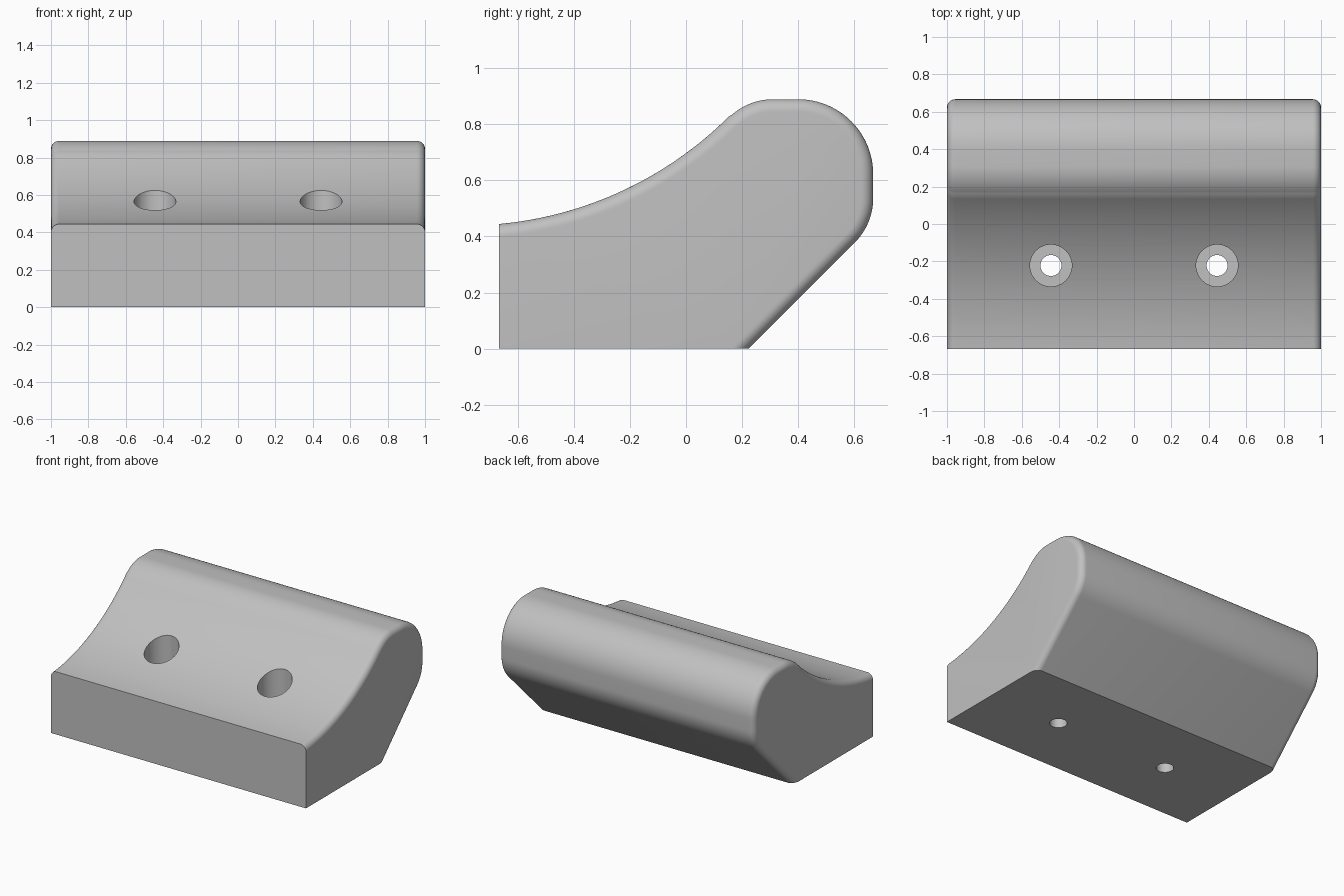
import bpy, bmesh
from math import sin, cos, acos, pi, radians, sqrt

cube = bpy.data.objects.get("Cube")
if cube:
    bpy.data.objects.remove(cube, do_unlink=True)

FRONT, HEEL, FILLET = -0.667, 0.222, 0.044

grey = bpy.data.materials.new("plain grey")
grey.use_nodes = True
colour = (0.53, 0.53, 0.53, 1)
grey.diffuse_color = colour
grey.node_tree.nodes["Principled BSDF"].inputs["Base Color"].default_value = colour


def arc(cy, cz, r, a0, a1, n):
    """Points along an arc in the y-z plane, angles in radians."""
    steps = [a0 + (a1 - a0) * i / n for i in range(n + 1)]
    return [(cy + r * cos(a), cz + r * sin(a)) for a in steps]


def profile(d):
    """Side outline with its curved edge moved inwards by d."""
    cy, cz, r = -0.788, 1.772, 1.333 + d
    pts = [(FRONT, 0)]
    pts += arc(cy, cz, r, -acos((FRONT - cy) / r), -pi / 4, 32)       # hollow
    pts += arc(0.31, 0.667, 0.222 - d, radians(135), pi / 2, 12)[1:]  # crest
    pts += arc(0.4, 0.622, 0.267 - d, pi / 2, 0, 24)                  # back top
    pts += arc(0.445, 0.536, 0.222 - d, 0, -pi / 4, 12)               # back bottom
    pts.append((HEEL - d * sqrt(2), 0))
    return pts


def mesh_object(name, bm):
    bmesh.ops.recalc_face_normals(bm, faces=bm.faces)
    mesh = bpy.data.meshes.new(name)
    bm.to_mesh(mesh)
    bm.free()
    mesh.materials.append(grey)
    obj = bpy.data.objects.new(name, mesh)
    bpy.context.collection.objects.link(obj)
    return obj


# Body: loft the outline across the width, with rounded ends
N = 8
half = [(1 - FILLET + FILLET * sin(a), FILLET * (1 - cos(a)))
        for a in [pi / 2 * i / N for i in range(N + 1)]]
sections = [(-x, d) for x, d in reversed(half)] + half
bm = bmesh.new()
loops = [[bm.verts.new((x, y, z)) for y, z in profile(d)] for x, d in sections]
for a, b in zip(loops, loops[1:]):
    for i in range(len(a)):
        j = (i + 1) % len(a)
        bm.faces.new((a[i], a[j], b[j], b[i]))
bm.faces.new(loops[0])
bm.faces.new(loops[-1])
body = mesh_object("body", bm)

# Screw holes: each a stepped revolved cutter, wide above and narrow below
steps = [(0.056, -0.1), (0.056, 0.222), (0.112, 0.222), (0.112, 1.0)]
SIDES = 48
for side, x in (("left", 0.444), ("right", -0.444)):
    bm = bmesh.new()
    rings = [[bm.verts.new((x + r * cos(2 * pi * i / SIDES),
                            -0.222 + r * sin(2 * pi * i / SIDES), z))
              for i in range(SIDES)] for r, z in steps]
    for a, b in zip(rings, rings[1:]):
        for i in range(SIDES):
            j = (i + 1) % SIDES
            bm.faces.new((a[i], a[j], b[j], b[i]))
    bm.faces.new(rings[0])
    bm.faces.new(rings[-1])
    cutter = mesh_object(side + "_hole_cutter", bm)
    cutter.hide_render = True
    mod = body.modifiers.new(side + "_hole", "BOOLEAN")
    mod.operation = "DIFFERENCE"
    mod.solver = "EXACT"
    mod.object = cutter
    bpy.context.view_layer.objects.active = body
    bpy.ops.object.modifier_apply(modifier=mod.name)
    bpy.data.objects.remove(cutter, do_unlink=True)

# Smooth curves, keep hard edges
bpy.ops.object.select_all(action="DESELECT")
body.select_set(True)
bpy.context.view_layer.objects.active = body
bpy.ops.object.shade_smooth_by_angle(angle=radians(25))
